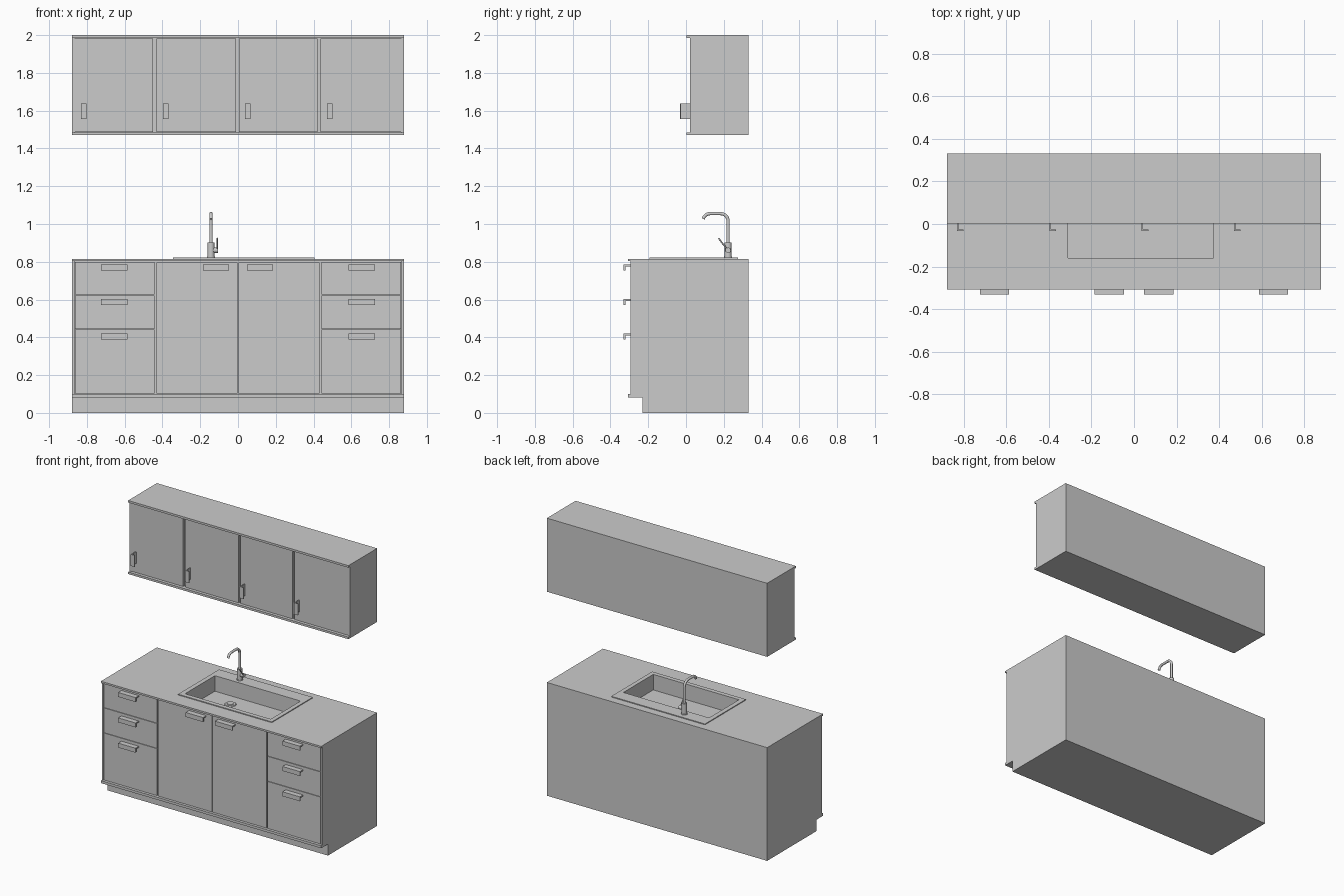
import bpy, bmesh, math
from mathutils import Vector, Matrix

if "Cube" in bpy.data.objects:
    bpy.data.objects.remove(bpy.data.objects["Cube"])

grey = bpy.data.materials.new("plain_grey")
grey.use_nodes = True
tone = (0.6, 0.6, 0.6, 1)
grey.diffuse_color = tone
grey.node_tree.nodes["Principled BSDF"].inputs["Base Color"].default_value = tone


def finish(name, bm, smooth=False):
    bmesh.ops.recalc_face_normals(bm, faces=bm.faces)
    mesh = bpy.data.meshes.new(name)
    bm.to_mesh(mesh)
    bm.free()
    obj = bpy.data.objects.new(name, mesh)
    bpy.context.collection.objects.link(obj)
    mesh.materials.append(grey)
    if smooth:
        bpy.ops.object.select_all(action='DESELECT')
        obj.select_set(True)
        bpy.context.view_layer.objects.active = obj
        bpy.ops.object.shade_smooth_by_angle(angle=math.radians(40))
    return obj


def boxes(name, *spans):
    """One object from boxes, each given as x, y and z ranges."""
    bm = bmesh.new()
    for span in spans:
        size = [b - a for a, b in span]
        mid = [(a + b) / 2 for a, b in span]
        bmesh.ops.create_cube(bm, size=1, matrix=Matrix.Translation(mid) @ Matrix.Diagonal((*size, 1)))
    return finish(name, bm)


def frame(name, outer, inner, low, high):
    """Rectangular slab with a rectangular opening."""
    bm = bmesh.new()

    def loop(rect, z):
        (x0, x1), (y0, y1) = rect
        return [bm.verts.new((x, y, z)) for x, y in ((x0, y0), (x1, y0), (x1, y1), (x0, y1))]

    loops = [loop(outer, low), loop(outer, high), loop(inner, high), loop(inner, low)]
    for k in range(4):
        a, b = loops[k], loops[(k + 1) % 4]
        for i in range(4):
            j = (i + 1) % 4
            bm.faces.new((a[i], a[j], b[j], b[i]))
    return finish(name, bm)


def rod(name, start, end, radius, tip=None, sides=24):
    start, end = Vector(start), Vector(end)
    axis = end - start
    place = Matrix.Translation((start + end) / 2) @ axis.to_track_quat('Z', 'Y').to_matrix().to_4x4()
    bm = bmesh.new()
    bmesh.ops.create_cone(bm, cap_ends=True, segments=sides, radius1=radius,
                          radius2=radius if tip is None else tip, depth=axis.length, matrix=place)
    return finish(name, bm, True)


W, BACK = 0.878, 0.33
FULL = (-W, W)

# Wall cabinet carcass
TOP, LOW, FACE = 2.0, 1.47, 0.02
boxes("wall_cabinet_top", (FULL, (0.003, BACK), (TOP - 0.015, TOP)))
boxes("wall_cabinet_bottom", (FULL, (0.003, BACK), (LOW, LOW + 0.015)))
inside = (LOW + 0.015, TOP - 0.015)
boxes("wall_cabinet_body", ((-W + 0.014, W - 0.014), (FACE + 0.016, BACK), inside))
for side, s in (("left", 1), ("right", -1)):
    boxes(f"wall_cabinet_{side}_side", (sorted((s * (W - 0.014), s * W)), (FACE, BACK), inside))

# Wall cabinet doors with angled pulls
door_edges = ((-0.862, -0.451), (-0.431, -0.011), (0.006, 0.42), (0.438, 0.862))
for n, (x0, x1) in enumerate(door_edges, 1):
    boxes(f"wall_door_{n}", ((x0, x1), (FACE, FACE + 0.017), (LOW + 0.018, TOP - 0.018)))
    hx = -0.832 + 0.434 * (n - 1)
    z = (1.555, 1.638)
    boxes(f"wall_door_pull_{n}", ((hx, hx + 0.007), (-0.033, FACE + 0.002), z),
          ((hx + 0.007, hx + 0.031), (-0.033, -0.027), z))

# Base cabinet carcass
FRONT = -0.293
height = (0.1, 0.803)
boxes("plinth", (FULL, (-0.23, BACK), (0, 0.082)))
boxes("base_board", (FULL, (-0.307, BACK), (0.082, 0.1)))
boxes("base_back", ((-W + 0.012, W - 0.012), (BACK - 0.015, BACK), height))
boxes("base_front_lining", ((-W + 0.012, W - 0.012), (FRONT + 0.016, FRONT + 0.03), height))
for side, s in (("left", 1), ("right", -1)):
    boxes(f"base_{side}_side", (sorted((s * (W - 0.012), s * W)), (FRONT, BACK), height))


def base_front(name, x, z):
    boxes(name, (x, (FRONT, FRONT + 0.017), z))


def base_pull(name, centre, top):
    x = (centre - 0.069, centre + 0.069)
    boxes(name, (x, (-0.33, FRONT + 0.002), (top - 0.009, top)),
          (x, (-0.33, -0.321), (top - 0.032, top - 0.009)))


# Drawers and sink doors
seams = (0.102, 0.443, 0.624, 0.799)
for side, s in (("left", 1), ("right", -1)):
    for n, top in enumerate((0.42, 0.602, 0.785)):
        x = sorted((s * 0.441, s * (W - 0.014)))
        base_front(f"{side}_drawer_{n + 1}", x, (seams[n] + 0.0015, seams[n + 1] - 0.0015))
        base_pull(f"{side}_drawer_pull_{n + 1}", s * 0.655, top)
    base_front(f"{side}_sink_door", sorted((s * 0.0015, s * 0.431)), (0.103, 0.796))
    base_pull(f"{side}_sink_door_pull", s * 0.117, 0.785)

# Worktop, sink rim, basin and drain
bowl = ((-0.31, 0.373), (-0.16, 0.18))
shell = tuple((a - 0.006, b + 0.006) for a, b in bowl)
FLOOR = 0.71
frame("worktop", (FULL, (-0.307, BACK)), shell, 0.803, 0.816)
frame("sink_rim", ((-0.343, 0.404), (-0.192, 0.274)), bowl, 0.816, 0.822)
frame("basin_walls", shell, bowl, FLOOR, 0.816)
boxes("basin_floor", (*shell, (FLOOR - 0.006, FLOOR)))
rod("drain_ring", (-0.11, 0.07, FLOOR), (-0.11, 0.07, FLOOR + 0.005), 0.04, 0.036, 32)
rod("drain_plug", (-0.11, 0.07, FLOOR + 0.005), (-0.11, 0.07, FLOOR + 0.009), 0.022, 0.02)

# Tap body and lever
TX, TY = -0.143, 0.223
rod("tap_foot", (TX, TY, 0.822), (TX, TY, 0.828), 0.021)
rod("tap_body", (TX, TY, 0.828), (TX, TY, 0.902), 0.018)
rod("lever_hub", (TX, TY, 0.861), (TX + 0.038, TY, 0.861), 0.014)
rod("lever", (TX + 0.034, TY - 0.004, 0.864), (TX + 0.034, 0.172, 0.925), 0.004, sides=12)

# Swan neck spout
curve = bpy.data.curves.new("tap_spout", 'CURVE')
curve.dimensions = '3D'
curve.bevel_depth = 0.009
curve.bevel_resolution = 3
curve.use_fill_caps = True
path = [(TY, 0.9), (TY, 1.015)]
for k in range(1, 9):
    a = math.pi / 2 * k / 8
    path.append((TY - 0.04 + 0.04 * math.cos(a), 1.015 + 0.04 * math.sin(a)))
for k in range(0, 8):
    a = math.radians(75) * k / 7
    path.append((0.128 - 0.038 * math.sin(a), 1.017 + 0.038 * math.cos(a)))
spline = curve.splines.new('POLY')
spline.points.add(len(path) - 1)
for point, (y, z) in zip(spline.points, path):
    point.co = (TX, y, z, 1)
curve.materials.append(grey)
spout = bpy.data.objects.new("tap_spout", curve)
bpy.context.collection.objects.link(spout)
